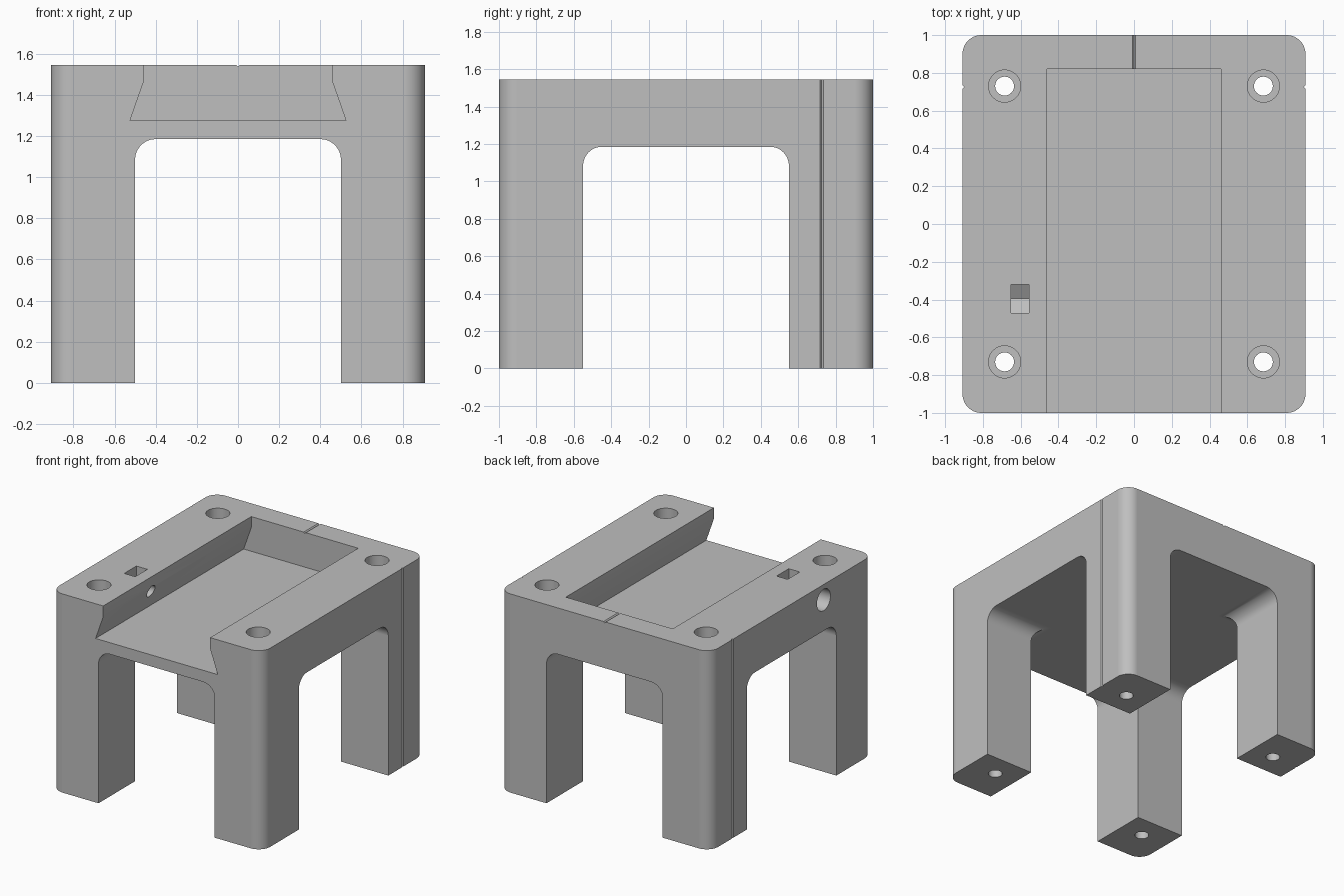
import bpy, bmesh
from math import pi, sin, cos, radians

old = bpy.data.objects.get("Cube")
if old:
    bpy.data.objects.remove(old, do_unlink=True)

HX, HY, TOP = 0.908, 1.0, 1.545
ARCH_TOP = 1.185
FILLET = 0.1
NUT_Y, NUT_Z = -0.395, 1.425

grey = bpy.data.materials.new("plain grey")
grey.use_nodes = True
colour = (0.52, 0.52, 0.52, 1)
grey.diffuse_color = colour
grey.node_tree.nodes["Principled BSDF"].inputs["Base Color"].default_value = colour


def arc(cx, cy, r, start, end, steps=12):
    angles = [radians(start + (end - start) * i / steps) for i in range(steps + 1)]
    return [(cx + r * cos(a), cy + r * sin(a)) for a in angles]


def circle(cx, cy, r, steps=40):
    return arc(cx, cy, r, 0, 360, steps)[:-1]


def prism(name, profile, axis, low, high):
    """Extrude a 2D profile along x, y or z between low and high."""
    place = {"x": lambda u, v, d: (d, u, v),
             "y": lambda u, v, d: (u, d, v),
             "z": lambda u, v, d: (u, v, d)}[axis]
    bm = bmesh.new()
    rings = [[bm.verts.new(place(u, v, d)) for u, v in profile] for d in (low, high)]
    bm.faces.new(rings[0])
    bm.faces.new(rings[1])
    n = len(profile)
    for i in range(n):
        j = (i + 1) % n
        bm.faces.new((rings[0][i], rings[0][j], rings[1][j], rings[1][i]))
    bmesh.ops.recalc_face_normals(bm, faces=bm.faces)
    mesh = bpy.data.meshes.new(name)
    bm.to_mesh(mesh)
    bm.free()
    obj = bpy.data.objects.new(name, mesh)
    mesh.materials.append(grey)
    bpy.context.collection.objects.link(obj)
    return obj


def arch(half):
    r = FILLET
    return ([(-half, -0.5), (half, -0.5)]
            + arc(half - r, ARCH_TOP - r, r, 0, 90)
            + arc(r - half, ARCH_TOP - r, r, 90, 180))


# Block with rounded upright corners
a, b = HX - FILLET, HY - FILLET
outline = (arc(a, b, FILLET, 0, 90) + arc(-a, b, FILLET, 90, 180)
           + arc(-a, -b, FILLET, 180, 270) + arc(a, -b, FILLET, 270, 360))
stand = prism("stand", outline, "z", 0, TOP)

# Openings between the legs
cutters = [prism("front_arch_cutter", arch(0.5), "y", -2, 2),
           prism("side_arch_cutter", arch(0.55), "x", -2, 2)]

# Dovetail channel, open at the front
right = [(0.525, 1.275), (0.46, 1.46), (0.46, 2)]
dovetail = right + [(-x, z) for x, z in reversed(right)]
cutters.append(prism("channel_cutter", dovetail, "y", -2, 0.82))

# Stepped screw holes down through the legs
for x in (-0.685, 0.685):
    for y in (-0.73, 0.73):
        cutters.append(prism("screw_hole_cutter", circle(x, y, 0.05), "z", -1, 2))
        cutters.append(prism("screw_head_cutter", circle(x, y, 0.085), "z", 0.3, 2))

# Clamp screw hole and its nut slot with a pointed bottom
cutters.append(prism("clamp_hole_cutter", circle(NUT_Y, NUT_Z, 0.046), "x", -2, -0.3))
cutters.append(prism("clamp_head_cutter", circle(NUT_Y, NUT_Z, 0.083), "x", -2, -0.75))
nut = [(NUT_Y - 0.075, 2), (NUT_Y - 0.075, NUT_Z - 0.043), (NUT_Y, NUT_Z - 0.087),
       (NUT_Y + 0.075, NUT_Z - 0.043), (NUT_Y + 0.075, 2)]
cutters.append(prism("nut_slot_cutter", nut, "x", -0.65, -0.555))

# Fine alignment marks on the back rim and both sides
w = 0.009
mark = [(0, TOP - w), (w, TOP), (w, TOP + w), (-w, TOP + w), (-w, TOP)]
cutters.append(prism("rim_mark_cutter", mark, "y", 0.8, 2))
for s in (-1, 1):
    side = [(s * (HX - w), 0.725), (s * HX, 0.725 + w), (s * (HX + w), 0.725 + w),
            (s * (HX + w), 0.725 - w), (s * HX, 0.725 - w)]
    cutters.append(prism("side_mark_cutter", side, "z", -1, 2))

# Carve everything out of the block
bpy.context.view_layer.objects.active = stand
for cutter in cutters:
    mod = stand.modifiers.new("carve", "BOOLEAN")
    mod.operation = "DIFFERENCE"
    mod.solver = "EXACT"
    mod.object = cutter
    bpy.ops.object.modifier_apply(modifier=mod.name)
    bpy.data.objects.remove(cutter, do_unlink=True)

# Smooth the fillets and holes, keep the flats flat
for obj in bpy.context.selected_objects:
    obj.select_set(False)
stand.select_set(True)
bpy.ops.object.shade_smooth_by_angle(angle=radians(20))
flat = stand.modifiers.new("flat faces", "WEIGHTED_NORMAL")
flat.keep_sharp = True
